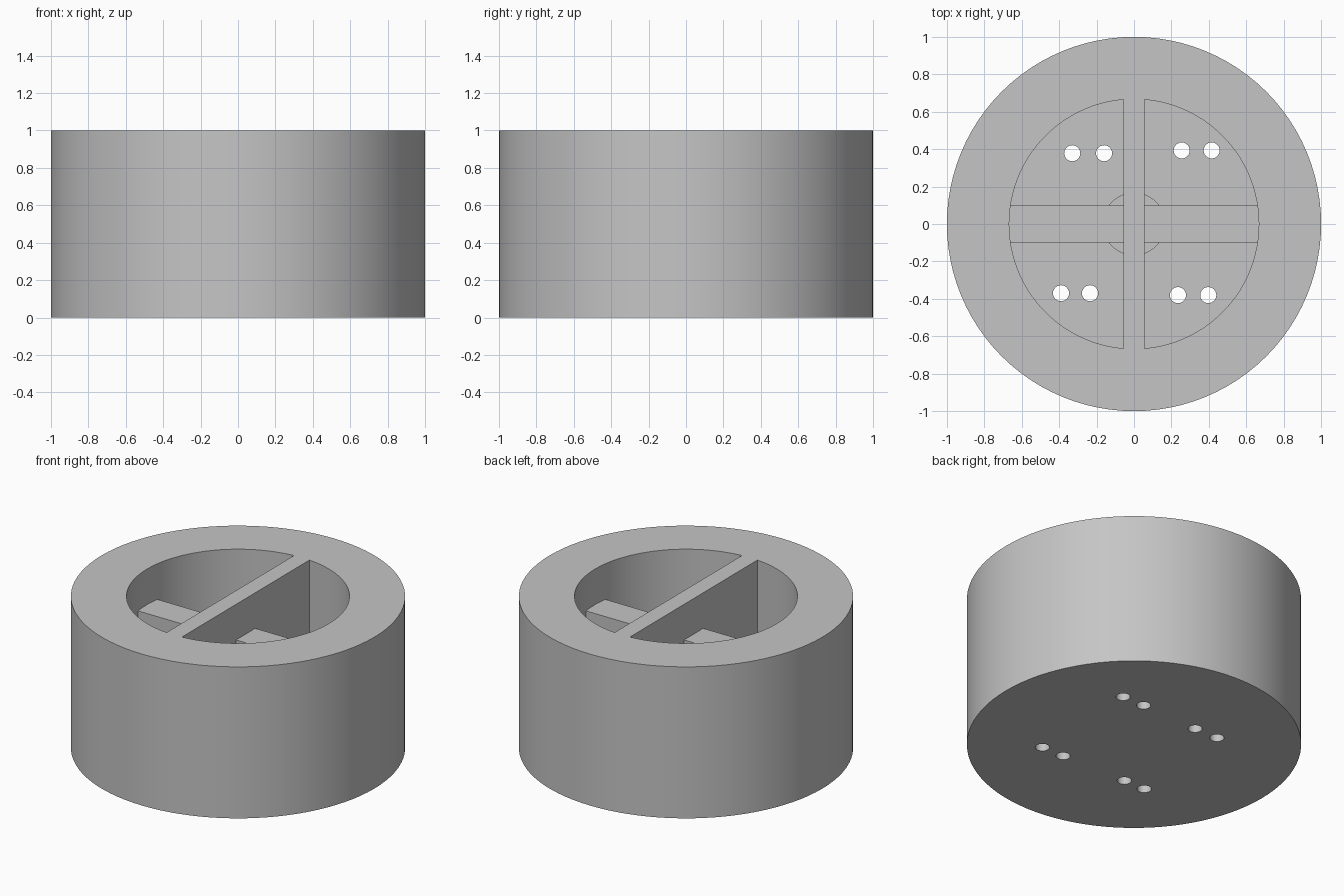
import bpy, bmesh, math

cube = bpy.data.objects.get("Cube")
if cube:
    bpy.data.objects.remove(cube, do_unlink=True)

HEIGHT, FLOOR = 1.0, 0.13
INNER_R, WALL_X = 0.667, 0.056
RIB_TOP, BOSS_TOP = 0.765, 0.62
SIDES = 96

grey = bpy.data.materials.new("plain grey")
grey.use_nodes = True
colour = (0.56, 0.56, 0.56, 1)
grey.diffuse_color = colour
grey.node_tree.nodes["Principled BSDF"].inputs["Base Color"].default_value = colour


def prism(name, outline, z0, z1):
    """Extrude a flat outline from z0 up to z1."""
    bm = bmesh.new()
    base = bm.faces.new([bm.verts.new((x, y, z0)) for x, y in outline])
    top = bmesh.ops.extrude_face_region(bm, geom=[base])["geom"]
    verts = [v for v in top if isinstance(v, bmesh.types.BMVert)]
    bmesh.ops.translate(bm, verts=verts, vec=(0, 0, z1 - z0))
    bmesh.ops.recalc_face_normals(bm, faces=bm.faces)
    mesh = bpy.data.meshes.new(name)
    bm.to_mesh(mesh)
    bm.free()
    mesh.materials.append(grey)
    obj = bpy.data.objects.new(name, mesh)
    bpy.context.collection.objects.link(obj)
    return obj


def circle(r, n, cx=0, cy=0):
    return [(cx + r * math.cos(2 * math.pi * i / n),
             cy + r * math.sin(2 * math.pi * i / n)) for i in range(n)]


def combine(body, tool, operation):
    """Apply a boolean to the body and drop the helper."""
    tool.hide_render = True
    mod = body.modifiers.new(tool.name, "BOOLEAN")
    mod.operation, mod.solver, mod.object = operation, "EXACT", tool
    bpy.ops.object.select_all(action="DESELECT")
    bpy.context.view_layer.objects.active = body
    body.select_set(True)
    bpy.ops.object.modifier_apply(modifier=mod.name)
    bpy.data.objects.remove(tool, do_unlink=True)


# Round body
body = prism("round_body", circle(1, SIDES), 0, HEIGHT)

# Two half-round pockets that leave the dividing wall standing
limit = math.acos(WALL_X / INNER_R)
arc = [-limit + 2 * limit * i / 48 for i in range(49)]
for side in (1, -1):
    pocket = [(side * INNER_R * math.cos(a), INNER_R * math.sin(a)) for a in arc]
    combine(body, prism("pocket", pocket, FLOOR, HEIGHT + 0.2), "DIFFERENCE")

# Low cross rib and central boss
rib = [(-0.72, -0.1), (0.72, -0.1), (0.72, 0.1), (-0.72, 0.1)]
combine(body, prism("cross_rib", rib, FLOOR / 2, RIB_TOP), "UNION")
combine(body, prism("centre_boss", circle(0.168, 48), FLOOR / 2, BOSS_TOP), "UNION")

# Paired holes through the floor: left x, right x, y
pairs = [(-0.33, -0.16, 0.378), (0.255, 0.415, 0.393),
         (-0.39, -0.235, -0.37), (0.235, 0.397, -0.38)]
for xa, xb, y in pairs:
    for x in (xa, xb):
        combine(body, prism("floor_hole", circle(0.043, 24, x, y), -0.1, FLOOR + 0.1),
                "DIFFERENCE")

bpy.context.view_layer.objects.active = body
body.select_set(True)
bpy.ops.object.shade_smooth_by_angle(angle=math.radians(30))
